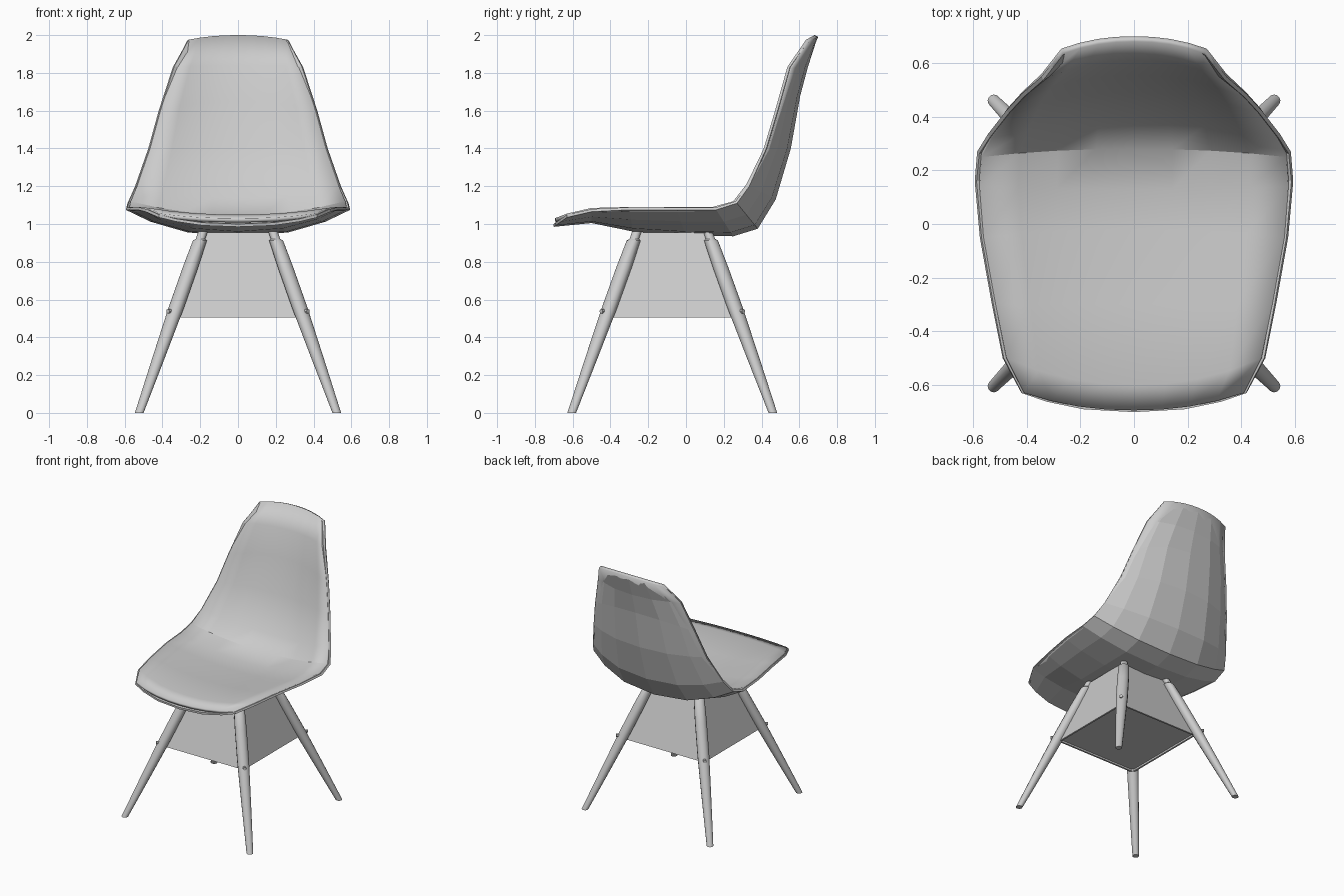
import bpy, math
from mathutils import Vector

if "Cube" in bpy.data.objects:
    bpy.data.objects.remove(bpy.data.objects["Cube"])


def make_object(name, verts, faces):
    mesh = bpy.data.meshes.new(name)
    mesh.from_pydata(verts, [], faces)
    mesh.update()
    ob = bpy.data.objects.new(name, mesh)
    bpy.context.collection.objects.link(ob)
    return ob


def smooth(ob, angle):
    bpy.ops.object.select_all(action='DESELECT')
    ob.select_set(True)
    bpy.context.view_layer.objects.active = ob
    bpy.ops.object.shade_smooth_by_angle(angle=math.radians(angle))


def dished_sheet(name, stations, columns, power, thickness, offset):
    """Stations: half width, edge y, edge z, centre y, centre z."""
    us = [-u for u in reversed(columns[1:])] + columns
    n = len(us)
    verts = []
    for w, ey, ez, cy, cz in stations:
        for u in us:
            t = abs(u) ** power
            verts.append((w * u, cy + (ey - cy) * t, cz + (ez - cz) * t))
    faces = [(i * n + j, i * n + j + 1, (i + 1) * n + j + 1, (i + 1) * n + j)
             for i in range(len(stations) - 1) for j in range(n - 1)]
    ob = make_object(name, verts, faces)
    mod = ob.modifiers.new("thickness", 'SOLIDIFY')
    mod.thickness = thickness
    mod.offset = offset
    return ob


def tube(name, points, radii, sides=12):
    """Tapered rod with level rings, so the foot sits flat on the floor."""
    verts, faces = [], []
    for p, r in zip(points, radii):
        for k in range(sides):
            a = 2 * math.pi * k / sides
            verts.append((p[0] + r * math.cos(a), p[1] + r * math.sin(a), p[2]))
    for i in range(len(points) - 1):
        for k in range(sides):
            m = (k + 1) % sides
            faces.append((i * sides + k, i * sides + m,
                          (i + 1) * sides + m, (i + 1) * sides + k))
    faces.append(tuple(reversed(range(sides))))
    faces.append(tuple(range((len(points) - 1) * sides, len(points) * sides)))
    return make_object(name, verts, faces)


# Outer shell: faceted, from front lip to top of back
dished_sheet("seat_shell", [
    (.42, -.63, 1.035, -.70, .985),
    (.49, -.50, 1.065, -.50, 1.005),
    (.53, -.30, 1.075, -.28, .96),
    (.575, -.05, 1.075, 0, .94),
    (.594, .16, 1.075, .25, .935),
    (.585, .27, 1.11, .38, .975),
    (.545, .335, 1.20, .475, 1.13),
    (.475, .425, 1.40, .555, 1.40),
    (.42, .485, 1.60, .605, 1.68),
    (.345, .55, 1.83, .645, 1.83),
    (.27, .645, 1.965, .695, 1.985)],
    [0, .45, .78, 1], 2.4, .015, 1)

# Inner cushion lining
cushion = dished_sheet("seat_cushion", [
    (.41, -.63, 1.055, -.695, 1.03),
    (.475, -.50, 1.085, -.60, 1.05),
    (.515, -.30, 1.09, -.30, 1.035),
    (.56, -.05, 1.09, -.02, 1.015),
    (.575, .14, 1.09, .13, 1.015),
    (.568, .25, 1.12, .28, 1.05),
    (.53, .32, 1.21, .38, 1.14),
    (.465, .412, 1.40, .49, 1.40),
    (.41, .472, 1.60, .555, 1.65),
    (.338, .54, 1.83, .61, 1.84),
    (.265, .635, 1.975, .68, 2.0)],
    [0, .25, .5, .75, 1], 2.2, .022, -1)
smooth(cushion, 30)

# Splayed legs with a bolt head on each
for label, foot_y, top_y in (("front", -.605, -.26), ("back", .46, .115)):
    for side, s in (("left", -1), ("right", 1)):
        foot, top = Vector((s * .523, foot_y, 0)), Vector((s * .185, top_y, .96))
        ts = [0, .3, .58, .8, .95, .96, 1]
        leg = tube(f"{label}_{side}_leg", [foot.lerp(top, t) for t in ts],
                   [.023, .033, .041, .041, .037, .025, .025])
        smooth(leg, 35)
        out = Vector((s, -1 if label == "front" else 1, 0)).normalized()
        bpy.ops.mesh.primitive_cylinder_add(
            vertices=8, radius=.012, depth=.03,
            location=foot.lerp(top, .56) + out * .038,
            rotation=out.to_track_quat('Z', 'Y').to_euler())
        bpy.context.object.name = f"{label}_{side}_bolt"

# Tapered apron between the legs, with a shallow recessed underside
levels = [(.19, -.25, .105, .955), (.335, -.41, .262, .505),
          (.322, -.397, .249, .505), (.322, -.397, .249, .518)]
verts = []
for w, y0, y1, z in levels:
    verts += [(-w, y0, z), (w, y0, z), (w, y1, z), (-w, y1, z)]
faces = [(0, 1, 2, 3), (15, 14, 13, 12)]
for i in range(3):
    for k in range(4):
        m = (k + 1) % 4
        faces.append((4 * i + 4 + k, 4 * i + 4 + m, 4 * i + m, 4 * i + k))
make_object("apron", verts, faces)
